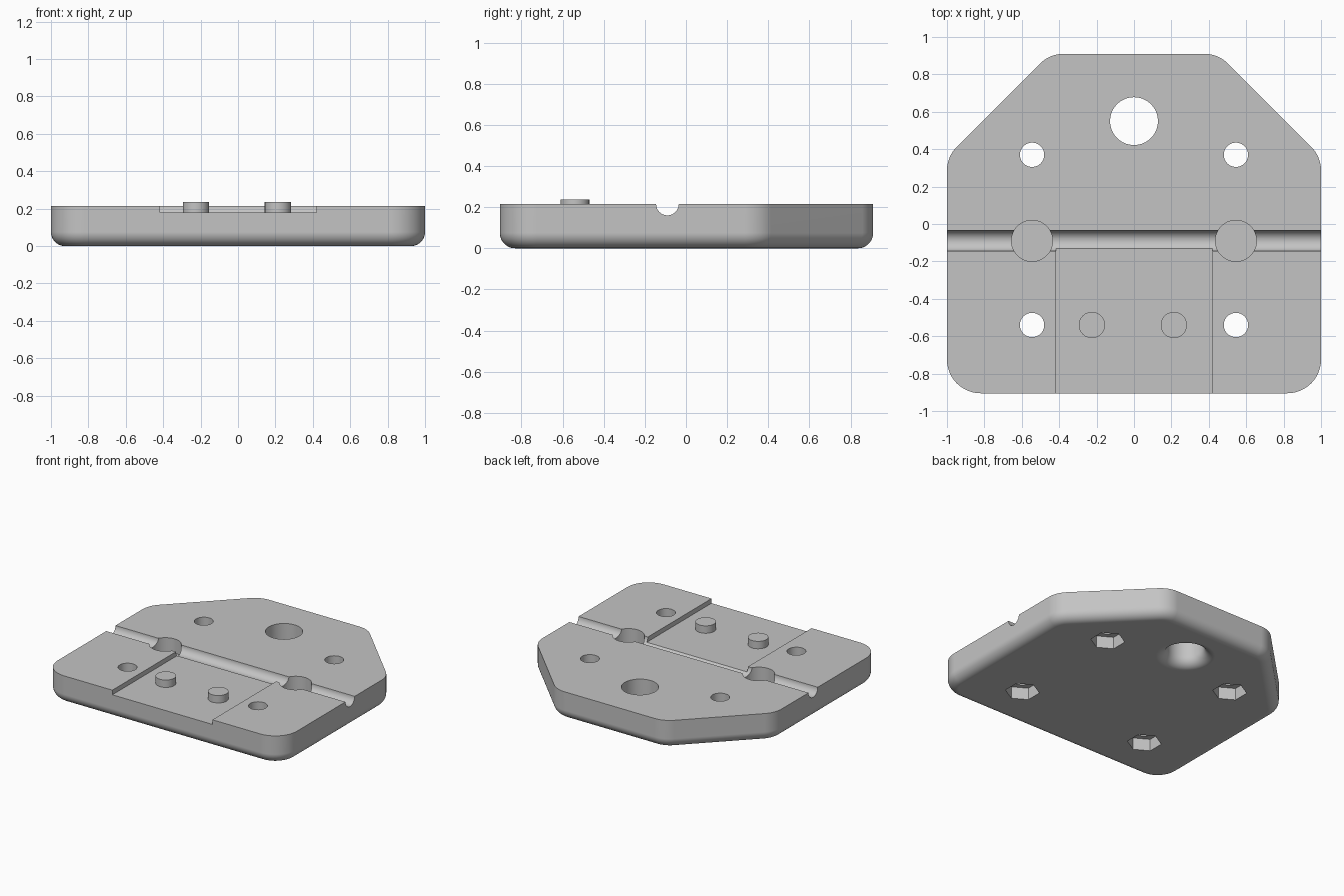
import bpy
import bmesh
from math import cos, sin, pi, radians
from mathutils import Vector

cube = bpy.data.objects.get("Cube")
if cube:
    bpy.data.objects.remove(cube)

TOP = 0.215        # plate thickness
FLOOR = 0.18       # recess floor height
FILLET = 0.075     # rounding under the plate
CORNER = 0.18      # corner radius in plan
HOLE_X = 0.545

grey = bpy.data.materials.new("light grey")
grey.use_nodes = True
colour = (0.55, 0.55, 0.55, 1)
grey.diffuse_color = colour
grey.node_tree.nodes["Principled BSDF"].inputs["Base Color"].default_value = colour


def loft(name, loops):
    """Closed solid from a stack of equal-length point loops."""
    bm = bmesh.new()
    rings = [[bm.verts.new(p) for p in loop] for loop in loops]
    for a, b in zip(rings, rings[1:]):
        for i in range(len(a)):
            j = (i + 1) % len(a)
            bm.faces.new((a[i], a[j], b[j], b[i]))
    bm.faces.new(rings[0][::-1])
    bm.faces.new(rings[-1])
    bmesh.ops.recalc_face_normals(bm, faces=bm.faces)
    mesh = bpy.data.meshes.new(name)
    bm.to_mesh(mesh)
    bm.free()
    obj = bpy.data.objects.new(name, mesh)
    bpy.context.collection.objects.link(obj)
    mesh.materials.append(grey)
    return obj


def circle(x, y, z, r, n=48, turn=0.0):
    return [(x + r * cos(turn + 2 * pi * i / n), y + r * sin(turn + 2 * pi * i / n), z)
            for i in range(n)]


def cylinder(name, x, y, z0, z1, r, n=48, turn=0.0):
    return loft(name, [circle(x, y, z, r, n, turn) for z in (z0, z1)])


def outline(inset, z):
    """Rounded outline of the plate, pulled in by inset."""
    corners = [Vector(c) for c in ((-1, -0.905), (1, -0.905), (1, 0.36),
                                   (0.45, 0.91), (-0.45, 0.91), (-1, 0.36))]
    points = []
    for i, c in enumerate(corners):
        into = (c - corners[i - 1]).normalized()
        out = (corners[(i + 1) % len(corners)] - c).normalized()
        turn = into.angle(out)
        centre = c + (out - into).normalized() * CORNER / cos(turn / 2)
        start = Vector((into.y, -into.x))
        side = into
        for k in range(13):
            t = turn * k / 12
            p = centre + (start * cos(t) + side * sin(t)) * (CORNER - inset)
            points.append((p.x, p.y, z))
    return points


# Plate with a rounded lower edge
arc = [radians(90 * k / 12) for k in range(13)]
plate = loft("plate", [outline(FILLET * (1 - sin(t)), FILLET * (1 - cos(t))) for t in arc]
             + [outline(0, TOP)])

cutters = []

# Large through hole, flared underneath
flare = [circle(0, 0.55, -0.05, 0.128 + FILLET, 64)]
flare += [circle(0, 0.55, FILLET * (1 - cos(t)), 0.128 + FILLET * (1 - sin(t)), 64) for t in arc]
cutters.append(loft("large_hole_cutter", flare + [circle(0, 0.55, 0.4, 0.128, 64)]))

# Screw holes with hexagonal nut pockets underneath, and round pockets on the groove
for x in (-HOLE_X, HOLE_X):
    for y in (-0.54, 0.37):
        cutters.append(cylinder("screw_hole_cutter", x, y, -0.1, 0.4, 0.065))
        cutters.append(cylinder("nut_pocket_cutter", x, y, -0.1, 0.09, 0.118, 6, pi / 6))
    cutters.append(cylinder("round_pocket_cutter", x, -0.09, 0.11, 0.4, 0.11))

# Half-round groove across the top
cutters.append(loft("groove_cutter", [[(x, -0.09 + py, TOP + pz) for py, pz, _ in
                                       circle(0, 0, 0, 0.055, 40)] for x in (-1.2, 1.2)]))

# Shallow recess from the front edge to the groove
box = [(-0.417, -1.2), (0.42, -1.2), (0.42, -0.128), (-0.417, -0.128)]
cutters.append(loft("recess_cutter", [[(x, y, z) for x, y in box] for z in (FLOOR, 0.4)]))

for cutter in cutters:
    cutter.hide_render = True
    mod = plate.modifiers.new(cutter.name, "BOOLEAN")
    mod.operation = "DIFFERENCE"
    mod.solver = "EXACT"
    mod.object = cutter

# Apply the cuts and drop the cutters
bpy.context.view_layer.update()
graph = bpy.context.evaluated_depsgraph_get()
cut_mesh = bpy.data.meshes.new_from_object(plate.evaluated_get(graph))
plate.modifiers.clear()
plate.data = cut_mesh
for cutter in cutters:
    bpy.data.objects.remove(cutter)

# Two locating pegs on the recess floor
pegs = [cylinder(name, x, -0.54, FLOOR, 0.236, 0.07)
        for name, x in (("right_peg", -0.225), ("left_peg", 0.213))]

# Smooth shading with sharp rims
for obj in [plate] + pegs:
    bpy.ops.object.select_all(action="DESELECT")
    obj.select_set(True)
    bpy.context.view_layer.objects.active = obj
    bpy.ops.object.shade_smooth_by_angle(angle=radians(30))
    weighted = obj.modifiers.new("even_shading", "WEIGHTED_NORMAL")
    weighted.keep_sharp = True
